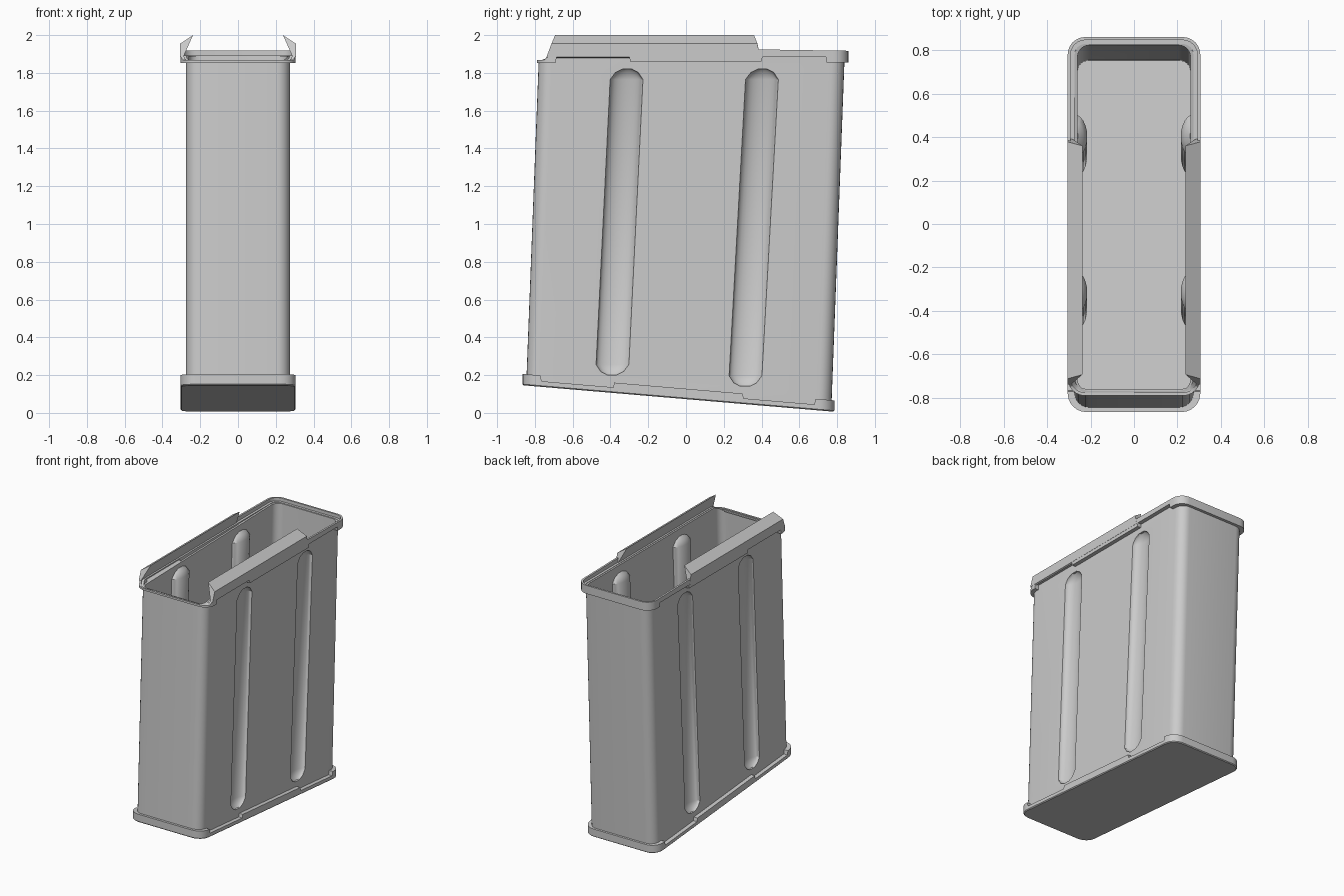
import bpy, bmesh, math

if "Cube" in bpy.data.objects:
    bpy.data.objects.remove(bpy.data.objects["Cube"])


def floor_z(y):
    """Height of the tilted underside."""
    return 0.006 + 0.085 * (0.785 - y)


def interp(table, v):
    """Piecewise linear lookup, constant beyond both ends."""
    if v <= table[0][0]:
        return table[0][1]
    for (a, p), (b, q) in zip(table, table[1:]):
        if v <= b:
            return p + (q - p) * (v - a) / (b - a)
    return table[-1][1]


def outline(hx, y0, y1, r, inset=0.0, extra=(), n=6):
    """Rounded rectangle with extra points along both long sides."""
    hx, y0, y1, rr = hx - inset, y0 + inset, y1 - inset, r - inset
    corners = [(hx, y0, 1, -1, -90), (hx, y1, 1, 1, 0),
               (-hx, y1, -1, 1, 90), (-hx, y0, -1, -1, 180)]
    pts = []
    for i, (x, y, sx, sy, start) in enumerate(corners):
        for k in range(n + 1):
            a = math.radians(start + 90 * k / n)
            pts.append((x - sx * rr + rr * math.cos(a), y - sy * rr + rr * math.sin(a)))
        if i == 0:
            pts += [(hx, e) for e in extra]
        elif i == 2:
            pts += [(-hx, e) for e in reversed(extra)]
    return pts


def add_loft(bm, rings, cap_start=True, cap_end=True, closed=False):
    vs = [[bm.verts.new(p) for p in ring] for ring in rings]
    pairs = list(zip(vs, vs[1:])) + ([(vs[-1], vs[0])] if closed else [])
    n = len(rings[0])
    for a, b in pairs:
        for i in range(n):
            j = (i + 1) % n
            bm.faces.new((a[i], a[j], b[j], b[i]))
    if cap_start and not closed:
        bm.faces.new(vs[0][::-1])
    if cap_end and not closed:
        bm.faces.new(vs[-1])


def finish(name, bm):
    bmesh.ops.recalc_face_normals(bm, faces=bm.faces[:])
    me = bpy.data.meshes.new(name)
    bm.to_mesh(me)
    bm.free()
    ob = bpy.data.objects.new(name, me)
    bpy.context.collection.objects.link(ob)
    return ob


def activate(ob):
    bpy.ops.object.select_all(action='DESELECT')
    ob.select_set(True)
    bpy.context.view_layer.objects.active = ob


def subtract(ob, cutter):
    activate(ob)
    m = ob.modifiers.new("cut", 'BOOLEAN')
    m.operation, m.solver, m.object = 'DIFFERENCE', 'EXACT', cutter
    bpy.ops.object.modifier_apply(modifier=m.name)
    bpy.data.objects.remove(cutter)


def smooth(ob, angle=30):
    activate(ob)
    bpy.ops.object.shade_smooth_by_angle(angle=math.radians(angle))


def shell(name, inset, lift, top):
    """Leaning rounded box with a tilted floor."""
    bm = bmesh.new()
    low = [(x, y, floor_z(y) + lift) for x, y in outline(0.275, -0.845, 0.77, 0.07, inset)]
    high = [(x, y, top(y)) for x, y in outline(0.275, -0.78, 0.84, 0.07, inset)]
    add_loft(bm, [low, high])
    return finish(name, bm)


def grooves(name, grow):
    """Four long round-ended channels, two on each side."""
    bm = bmesh.new()
    for side in (-1, 1):
        for y_low, y_high in ((-0.392, -0.312), (0.312, 0.405)):
            z0, z1 = floor_z(y_low) + 0.095 - grow, 1.82 + grow
            rings = []
            for z, s in ((z0, 0.3), (z0 + 0.018, 0.7), (z0 + 0.055, 1),
                         (z1 - 0.055, 1), (z1 - 0.018, 0.7), (z1, 0.3)):
                yc = y_low + (y_high - y_low) * (z - z0) / (z1 - z0)
                ring = []
                for k in range(24):
                    a = math.tau * k / 24
                    ring.append((side * 0.2751 + s * (0.045 + grow) * math.cos(a),
                                 yc + s * (0.087 + grow) * math.sin(a), z))
                rings.append(ring)
            add_loft(bm, rings)
    return finish(name, bm)


# Thin-walled body: grooves outside become ribs inside
body = shell("body", 0, 0.03, lambda y: 1.86 if y < -0.72 else 1.89)
subtract(body, grooves("groove_cutter", 0))
cavity = shell("cavity_cutter", 0.015, 0.045, lambda y: 1.95)
subtract(cavity, grooves("rib_cutter", 0.015))
subtract(body, cavity)
smooth(body)

# Base plate with stepped upper edge
steps = [(-0.77, 0.06), (-0.765, 0.03), (-0.385, 0.03), (-0.38, 0.055),
         (0.3, 0.055), (0.305, 0.03), (0.68, 0.03), (0.685, 0.06)]
ys = [s[0] for s in steps]
base = (0.305, -0.865, 0.785, 0.085)
rings = []
for inset, use_step in ((0.006, None), (0.0, 0), (0.0, 1), (0.036, 1)):
    ring = []
    for x, y in outline(*base, inset, ys):
        h = 0 if use_step is None else (interp(steps, y) if use_step else 0.006)
        ring.append((x, y, floor_z(y) + h))
    rings.append(ring)
bm = bmesh.new()
add_loft(bm, rings, cap_end=False)
smooth(finish("base_plate", bm))

# Flared top rim with stepped lower edge
under = [(-0.69, 1.852), (-0.685, 1.885), (-0.3, 1.885), (-0.295, 1.86),
         (0.4, 1.86), (0.405, 1.885), (0.74, 1.885), (0.745, 1.855)]
upper = [(-0.75, 1.867), (-0.71, 1.92), (0.4, 1.924), (0.86, 1.917)]
ledge = [(-0.75, 1.86), (-0.71, 1.893)]
ys = [u[0] for u in under]
rim = (0.305, -0.79, 0.86, 0.08)
rings = [[(x, y, interp(table, y)) for x, y in outline(*rim, inset, ys)]
         for inset, table in ((0.0, under), (0.0, upper), (0.014, upper),
                              (0.014, ledge), (0.032, ledge), (0.032, under))]
bm = bmesh.new()
add_loft(bm, rings, closed=True)
smooth(finish("top_rim", bm))

# Feed lips folding inward over each long side
section = [(0.295, 1.88), (0.306, 1.885), (0.306, 1.955), (0.238, 2.0), (0.285, 1.895)]
front_end = [(1.88, -0.74), (1.955, -0.712), (2.0, -0.693)]
back_end = [(1.92, 0.392), (1.955, 0.378), (2.0, 0.36)]
for side, name in ((-1, "left_feed_lip"), (1, "right_feed_lip")):
    bm = bmesh.new()
    add_loft(bm, [[(side * x, interp(end, z), z) for x, z in section]
                  for end in (front_end, back_end)])
    finish(name, bm)
